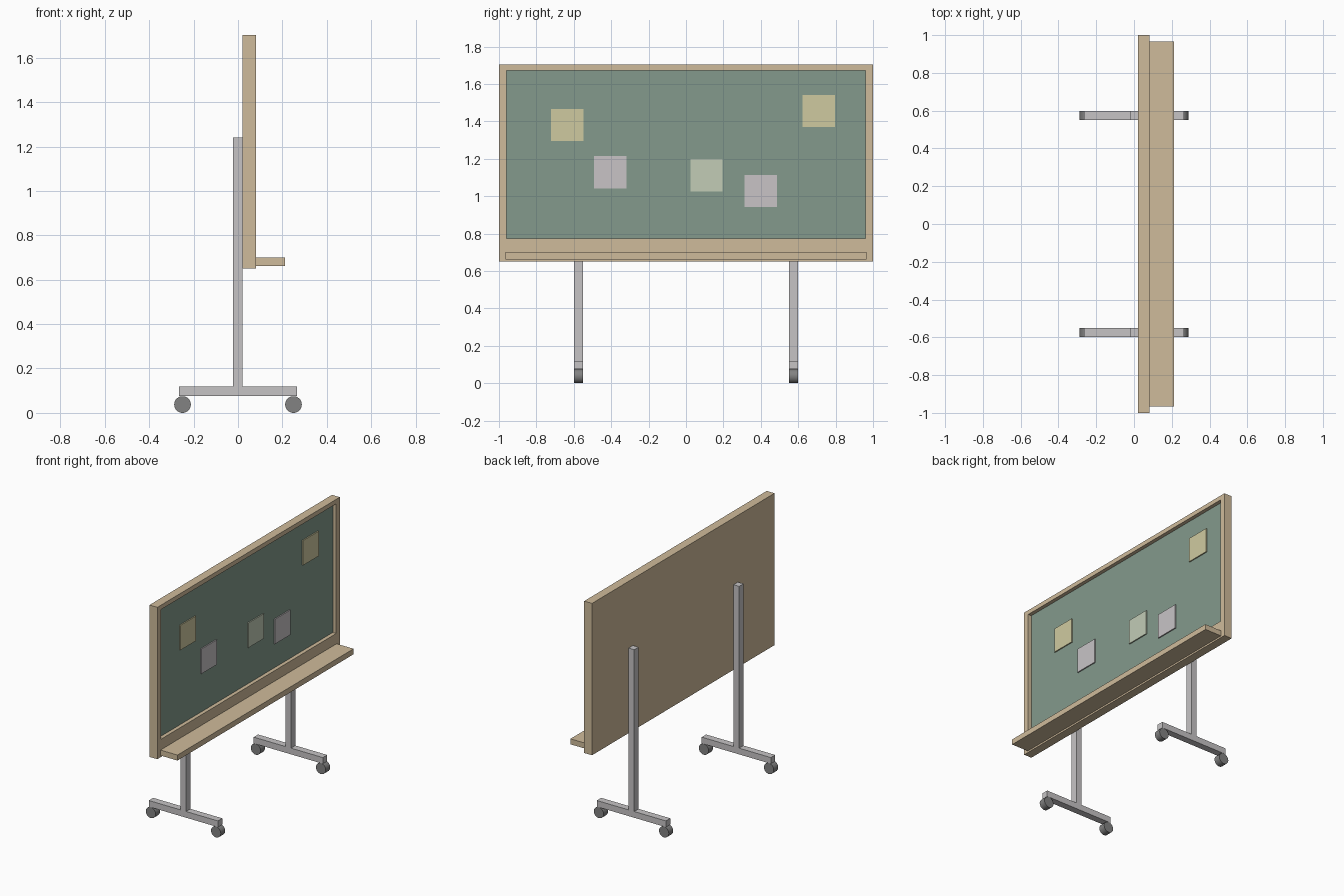
import bpy, bmesh, math
from mathutils import Vector

if "Cube" in bpy.data.objects:
    bpy.data.objects.remove(bpy.data.objects["Cube"])


def material(name, rgb):
    lin = [((c / 255 + 0.055) / 1.055) ** 2.4 for c in rgb]
    m = bpy.data.materials.new(name)
    m.diffuse_color = (*lin, 1)
    m.use_nodes = True
    m.node_tree.nodes["Principled BSDF"].inputs["Base Color"].default_value = m.diffuse_color
    return m


WOOD = material("light wood", (207, 187, 155))
GREEN = material("board green", (131, 154, 140))
METAL = material("grey metal", (198, 196, 197))
RUBBER = material("dark rubber", (130, 130, 130))
YELLOW = material("yellow paper", (207, 202, 160))
PINK = material("pale pink paper", (200, 196, 198))
MINT = material("mint paper", (194, 204, 182))


def finish(name, bm, *mats):
    bmesh.ops.recalc_face_normals(bm, faces=bm.faces)
    me = bpy.data.meshes.new(name)
    bm.to_mesh(me)
    bm.free()
    for m in mats:
        me.materials.append(m)
    ob = bpy.data.objects.new(name, me)
    bpy.context.collection.objects.link(ob)
    return ob


def box_bm(x, y, z):
    """Box from (min, max) ranges on each axis."""
    bm = bmesh.new()
    bmesh.ops.create_cube(bm, size=1)
    for v in bm.verts:
        v.co = [r[1] if c > 0 else r[0] for c, r in zip(v.co, (x, y, z))]
    return bm


def box(name, x, y, z, mat):
    return finish(name, box_bm(x, y, z), mat)


# Framed board: slab with an off-centre opening sunk into its +x face
FRONT, SURFACE = 0.081, 0.055
bm = box_bm((0.021, FRONT), (-1, 1), (0.65, 1.703))
bm.normal_update()
face = max(bm.faces, key=lambda f: f.normal.x)
bmesh.ops.inset_region(bm, faces=[face], thickness=0.03)
for v in face.verts:
    v.co.y = math.copysign(0.96, v.co.y)
    v.co.z = 1.672 if v.co.z > 1.2 else 0.773
panel = bmesh.ops.extrude_discrete_faces(bm, faces=[face])["faces"][0]
bmesh.ops.translate(bm, verts=panel.verts, vec=Vector((SURFACE - FRONT, 0, 0)))
panel.material_index = 1
finish("framed_board", bm, WOOD, GREEN)

# Chalk tray
box("chalk_tray", (FRONT, 0.211), (-0.965, 0.965), (0.662, 0.70), WOOD)

# Paper notes
notes = [(-0.635, 1.38, YELLOW), (-0.405, 1.128, PINK), (0.11, 1.112, MINT),
         (0.40, 1.027, PINK), (0.71, 1.455, YELLOW)]
for i, (y, z, mat) in enumerate(notes):
    box(f"paper_note_{i + 1}", (SURFACE - 0.001, SURFACE + 0.008),
        (y - 0.086, y + 0.086), (z - 0.086, z + 0.086), mat)

# Stands: post, foot and two wheels on each side
for side, y in (("left", -0.575), ("right", 0.575)):
    w = (y - 0.024, y + 0.024)
    box(f"{side}_post", (-0.022, 0.021), w, (0.117, 1.24), METAL)
    box(f"{side}_foot", (-0.265, 0.265), w, (0.075, 0.118), METAL)
    for end, x in (("back", -0.25), ("front", 0.25)):
        bpy.ops.mesh.primitive_cylinder_add(
            vertices=32, radius=0.0375, depth=0.048,
            location=(x, y, 0.0375), rotation=(math.pi / 2, 0, 0))
        ob = bpy.context.object
        ob.name = f"{side}_{end}_wheel"
        ob.data.materials.append(RUBBER)
        bpy.ops.object.shade_smooth_by_angle(angle=math.radians(40))
